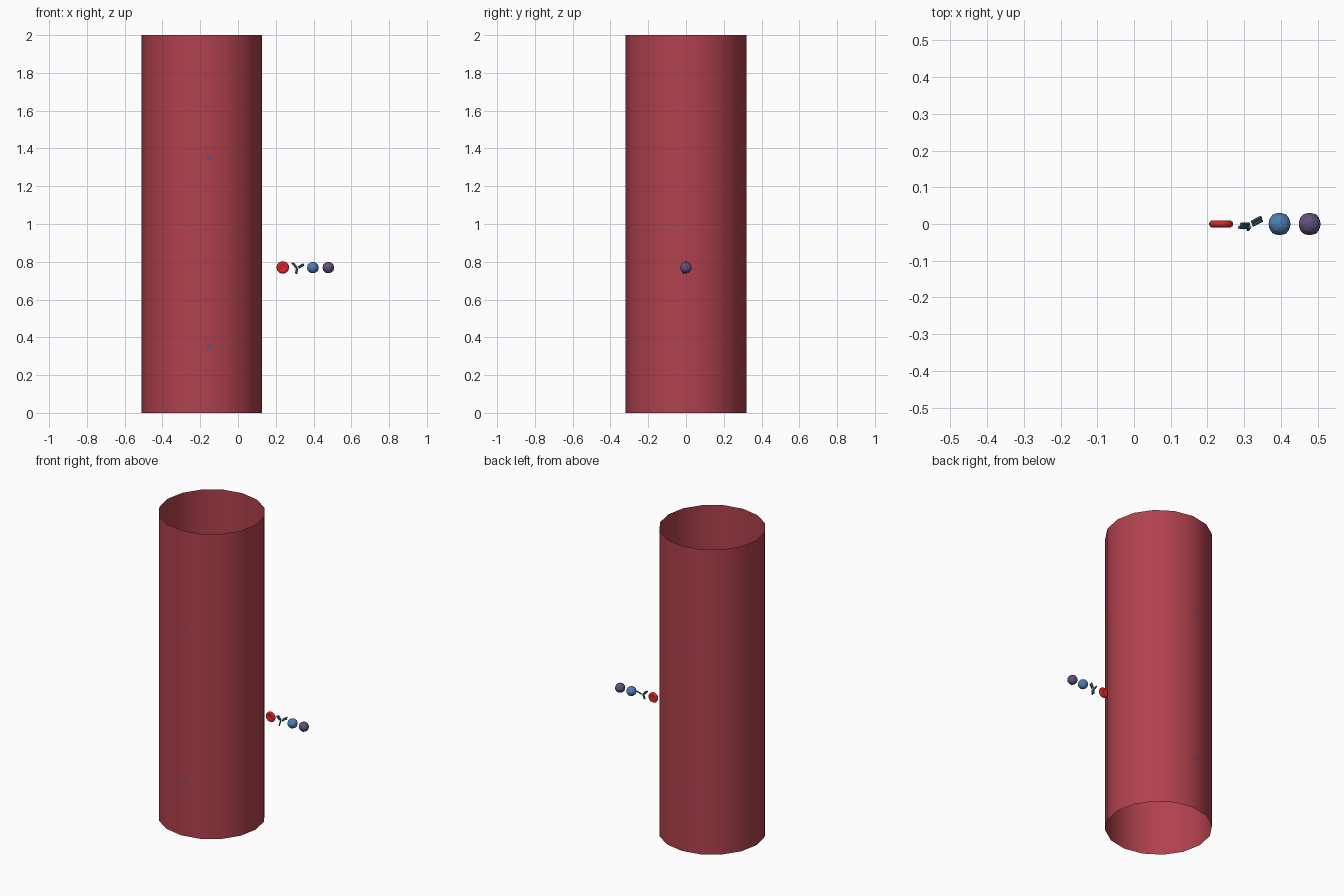
import bpy, bmesh, math
from mathutils import Vector, Matrix

if "Cube" in bpy.data.objects:
    bpy.data.objects.remove(bpy.data.objects["Cube"])


def material(name, rgb):
    m = bpy.data.materials.new(name)
    m.diffuse_color = (*rgb, 1)
    m.use_nodes = True
    m.node_tree.nodes["Principled BSDF"].inputs["Base Color"].default_value = m.diffuse_color
    return m


VESSEL = material("vessel red", (0.44, 0.053, 0.075))
BLOOD = material("blood red", (0.68, 0.016, 0.018))
SLATE = material("slate blue", (0.07, 0.16, 0.28))
BLUE = material("mid blue", (0.075, 0.21, 0.46))
PURPLE = material("dull purple", (0.125, 0.08, 0.2))
SPOT = material("spot violet", (0.16, 0.08, 0.22))


def finish(name, bm, mat, smooth=False):
    me = bpy.data.meshes.new(name)
    bm.to_mesh(me)
    bm.free()
    me.materials.append(mat)
    for p in me.polygons:
        p.use_smooth = smooth
    ob = bpy.data.objects.new(name, me)
    bpy.context.collection.objects.link(ob)
    return ob


# vessel wall: open, paper-thin 16-sided tube
R, CX, SIDES = 0.319, -0.191, 16
bm = bmesh.new()
bmesh.ops.create_cone(bm, cap_ends=False, segments=SIDES, radius1=R, radius2=R, depth=2,
                      matrix=Matrix.Translation((CX, 0, 1)))
bmesh.ops.recalc_face_normals(bm, faces=bm.faces)
finish("vessel_wall", bm, VESSEL, True)

# small spots lying on the front and back facets of the wall
bm = bmesh.new()
for turn in (-90 + 11.25, 90 + 11.25):
    a = math.radians(turn)
    n = Vector((math.cos(a), math.sin(a), 0))
    side = Vector((-n.y, n.x, 0))
    for z in (0.35, 1.35):
        c = Vector((CX, 0, z)) + n * (R * math.cos(math.pi / SIDES) + 0.0015) - side * 0.022
        bm.faces.new([bm.verts.new(c + side * 0.014 * math.cos(k * math.pi / 4)
                                   + Vector((0, 0, 0.014 * math.sin(k * math.pi / 4))))
                      for k in range(8)])
finish("wall_spots", bm, SPOT)

# blood cell: dimpled disc lathed about the y axis
profile = [(0, 0.005), (0.012, 0.006), (0.02, 0.009), (0.026, 0.0095), (0.031, 0.006), (0.033, 0)]
profile += [(r, -h) for r, h in reversed(profile[:-1])]
bm = bmesh.new()
vs = [bm.verts.new((r, h, 0)) for r, h in profile]
edges = [bm.edges.new(p) for p in zip(vs, vs[1:])]
bmesh.ops.spin(bm, geom=vs + edges, cent=(0, 0, 0), axis=(0, 1, 0), angle=math.tau, steps=24)
bmesh.ops.remove_doubles(bm, verts=bm.verts, dist=0.0003)
bmesh.ops.recalc_face_normals(bm, faces=bm.faces)
bmesh.ops.translate(bm, verts=bm.verts, vec=(0.237, 0, 0.77))
finish("blood_cell", bm, BLOOD, True)

# antibody: three arms, each a pair of slim bars
bm = bmesh.new()
arms = [((0.289, -0.005, 0.794), (0.310, -0.004, 0.769)),
        ((0.322, 0.001, 0.770), (0.347, 0.014, 0.786)),
        ((0.313, -0.004, 0.767), (0.308, -0.011, 0.738))]
for a, b in arms:
    a, b = Vector(a), Vector(b)
    d = b - a
    rot = d.to_track_quat('Z', 'Y').to_matrix().to_4x4()
    for s in (-1, 1):
        m = (Matrix.Translation((a + b) / 2) @ rot
             @ Matrix.Translation((0.0042 * s, 0.002 * s, 0.002 * s)))
        bmesh.ops.create_cone(bm, cap_ends=True, segments=8, radius1=0.0045, radius2=0.0045,
                              depth=d.length, matrix=m)
finish("antibody", bm, SLATE)


# virus particles: faceted balls with raised corners
def particle(name, x, r, bump, mat):
    bm = bmesh.new()
    bmesh.ops.create_icosphere(bm, subdivisions=3, radius=r)
    for v in bm.verts:
        near = max(abs(v.co.normalized().dot(w)) for w in CORNERS)
        v.co *= 1 + bump * (near > 0.99) - bump * (near < 0.9)
    bmesh.ops.translate(bm, verts=bm.verts, vec=(x, 0, 0.769))
    finish(name, bm, mat)


G = (1 + 5 ** 0.5) / 2
CORNERS = [Vector(c).normalized() for s in (1, -1)
           for c in ((0, 1, s * G), (1, s * G, 0), (s * G, 0, 1))]
particle("virus_blue", 0.396, 0.0305, 0.03, BLUE)
particle("virus_purple", 0.478, 0.0305, 0.03, PURPLE)
